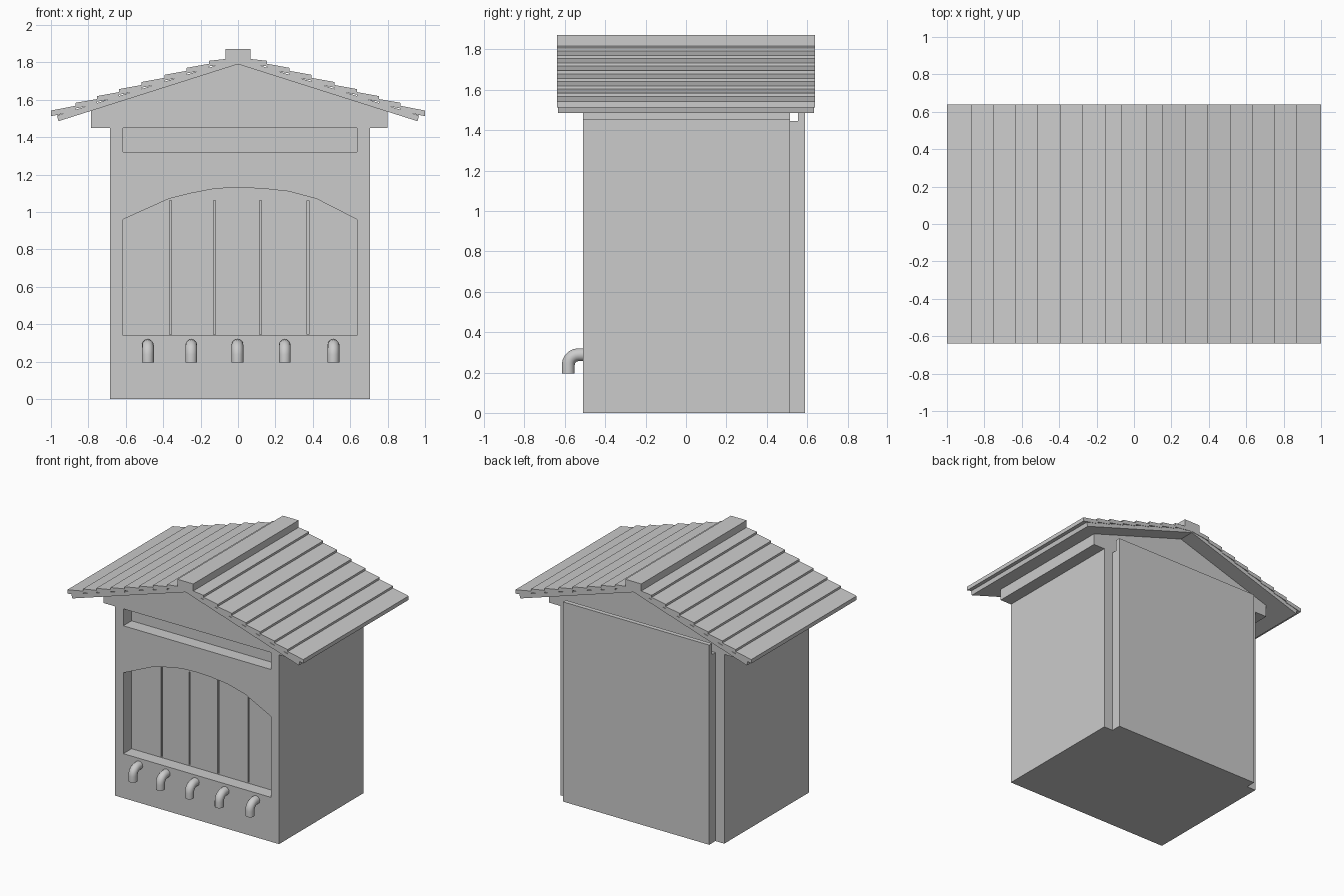
import bpy, bmesh, math
from mathutils import Vector

if "Cube" in bpy.data.objects:
    bpy.data.objects.remove(bpy.data.objects["Cube"])


def prism(name, pts, y0, y1):
    """Extrude an (x, z) outline along y."""
    bm = bmesh.new()
    face = bm.faces.new([bm.verts.new((x, y0, z)) for x, z in pts])
    ext = bmesh.ops.extrude_face_region(bm, geom=[face])
    vs = [g for g in ext["geom"] if isinstance(g, bmesh.types.BMVert)]
    bmesh.ops.translate(bm, vec=(0, y1 - y0, 0), verts=vs)
    bmesh.ops.recalc_face_normals(bm, faces=bm.faces)
    me = bpy.data.meshes.new(name)
    bm.to_mesh(me)
    bm.free()
    ob = bpy.data.objects.new(name, me)
    bpy.context.collection.objects.link(ob)
    return ob


def box(name, x0, x1, y0, y1, z0, z1):
    return prism(name, [(x0, z0), (x1, z0), (x1, z1), (x0, z1)], y0, y1)


def cut(ob, cutter):
    m = ob.modifiers.new(cutter.name, 'BOOLEAN')
    m.operation = 'DIFFERENCE'
    m.solver = 'EXACT'
    m.object = cutter
    cutter.hide_render = True
    cutter.hide_viewport = True
    cutter.display_type = 'WIRE'


FRONT, BACK, DEPTH = -0.51, 0.515, 0.10
L, R = -0.615, 0.635

# main body with arched recess and a slot above it
body = box("body", -0.685, 0.705, FRONT, BACK, 0, 1.45)
arch = [(L, 0.34), (R, 0.34), (R, 0.96), (0.42, 1.07), (0.27, 1.11), (0.13, 1.125),
        (0, 1.13), (-0.12, 1.125), (-0.25, 1.1), (-0.37, 1.07), (L, 0.96)]
cut(body, prism("arch_cutter", arch, -0.7, FRONT + DEPTH))
cut(body, box("slot_cutter", L, R, -0.7, FRONT + DEPTH, 1.32, 1.5))

# grooves between the boards at the back of the recess
for i, x in enumerate((-0.36, -0.125, 0.12, 0.375)):
    cut(body, box(f"groove_cutter_{i}", x - 0.005, x + 0.005,
                  FRONT + 0.05, FRONT + DEPTH + 0.012, 0.345, 1.06))

# gable block that overhangs the side walls
prism("gable", [(-0.785, 1.45), (0.8, 1.45), (0.8, 1.54), (0, 1.795), (-0.785, 1.545)],
      FRONT, BACK)

# back panel: inner layer and taller outer layer
box("back_panel_inner", -0.61, 0.63, BACK, 0.555, 0, 1.445)
box("back_panel_outer", -0.61, 0.63, 0.555, 0.59, 0, 1.53)

# roof deck
E = 0.96
prism("roof_deck", [(0, 1.79), (E, 1.485), (E + 0.008, 1.515), (0, 1.82),
                    (-E - 0.008, 1.515), (-E, 1.485)], -0.635, 0.635)

# overlapping roof boards on both slopes
edges = [1.0, 0.868, 0.755, 0.635, 0.515, 0.393, 0.275, 0.155, 0.0]


def top(x):
    return 1.857 - 0.315 * x


for side, s in (("right", 1), ("left", -1)):
    for i in range(8):
        a, b = edges[i], edges[i + 1]
        zb = top(b) - 0.016 if b else 1.825
        pts = [(s * a, top(a)), (s * b, zb), (s * b, zb - 0.028), (s * a, top(a) - 0.03)]
        prism(f"roof_board_{side}_{i}", pts, -0.638, 0.638)

# ridge cap
box("ridge_cap", -0.067, 0.067, -0.638, 0.638, 1.80, 1.872)


# bent outlet pipes along the front
def spout(name, x, n=12, r=0.032):
    bend, yc = 0.05, -0.583
    path = [((FRONT + 0.01, 0.288), 0.0)]
    for k in range(6):
        t = math.pi / 2 * k / 5
        path.append(((yc + bend - bend * math.sin(t),
                      0.288 - bend + bend * math.cos(t)), t))
    path.append(((yc, 0.195), math.pi / 2))
    bm = bmesh.new()
    rings = []
    for (y, z), t in path:
        up = Vector((0, -math.sin(t), math.cos(t)))
        rings.append([bm.verts.new(Vector((x, y, z)) + r * (
            math.cos(2 * math.pi * j / n) * Vector((1, 0, 0))
            + math.sin(2 * math.pi * j / n) * up)) for j in range(n)])
    for p, q in zip(rings, rings[1:]):
        for j in range(n):
            bm.faces.new((p[j], p[(j + 1) % n], q[(j + 1) % n], q[j]))
    bm.faces.new(rings[0])
    bm.faces.new(rings[-1])
    bmesh.ops.recalc_face_normals(bm, faces=bm.faces)
    me = bpy.data.meshes.new(name)
    bm.to_mesh(me)
    bm.free()
    ob = bpy.data.objects.new(name, me)
    bpy.context.collection.objects.link(ob)
    bpy.ops.object.select_all(action='DESELECT')
    ob.select_set(True)
    bpy.context.view_layer.objects.active = ob
    bpy.ops.object.shade_smooth_by_angle(angle=math.radians(40))


for i, x in enumerate((-0.482, -0.25, -0.003, 0.25, 0.51)):
    spout(f"spout_{i}", x)
